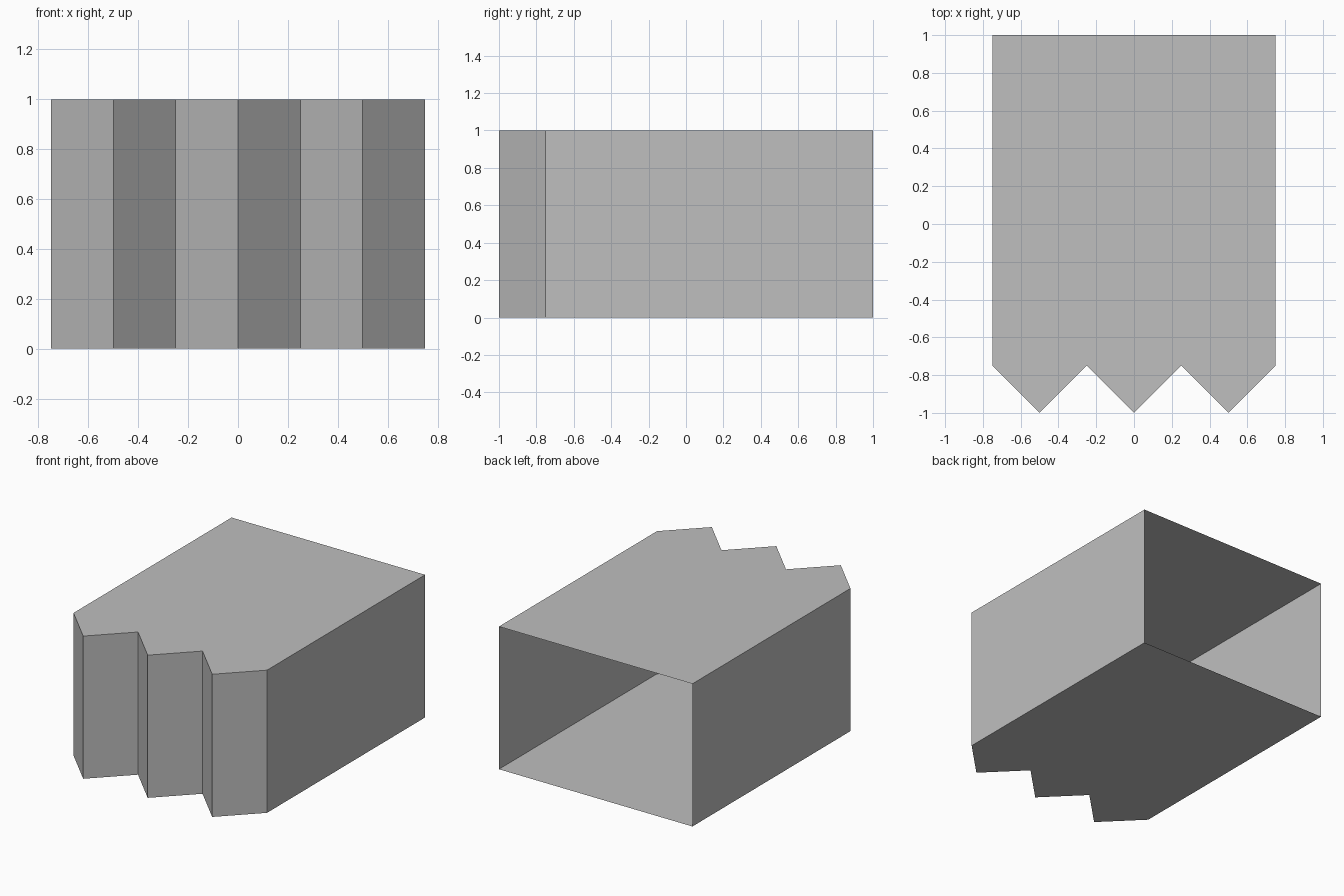
import bpy, bmesh

if "Cube" in bpy.data.objects:
    bpy.data.objects.remove(bpy.data.objects["Cube"])

grey = bpy.data.materials.new("plain grey")
grey.diffuse_color = (0.52, 0.52, 0.52, 1)
grey.use_nodes = True
grey.node_tree.nodes["Principled BSDF"].inputs["Base Color"].default_value = grey.diffuse_color

# Outline: open back edge, straight sides, three-pointed zigzag front
zigzag = [(-0.75 + 0.25 * i, -1.0 if i % 2 else -0.75) for i in range(7)]
outline = [(-0.75, 1.0)] + zigzag + [(0.75, 1.0)]

bm = bmesh.new()
low = [bm.verts.new((x, y, 0)) for x, y in outline]
high = [bm.verts.new((x, y, 1)) for x, y in outline]

# Floor and roof
bm.faces.new(low[::-1])
bm.faces.new(high)

# Sides and zigzag front, back left open
for i in range(len(outline) - 1):
    bm.faces.new((low[i], low[i + 1], high[i + 1], high[i]))

mesh = bpy.data.meshes.new("open_back_shell")
bm.to_mesh(mesh)
bm.free()
mesh.materials.append(grey)
shell = bpy.data.objects.new("open_back_shell", mesh)
bpy.context.collection.objects.link(shell)
